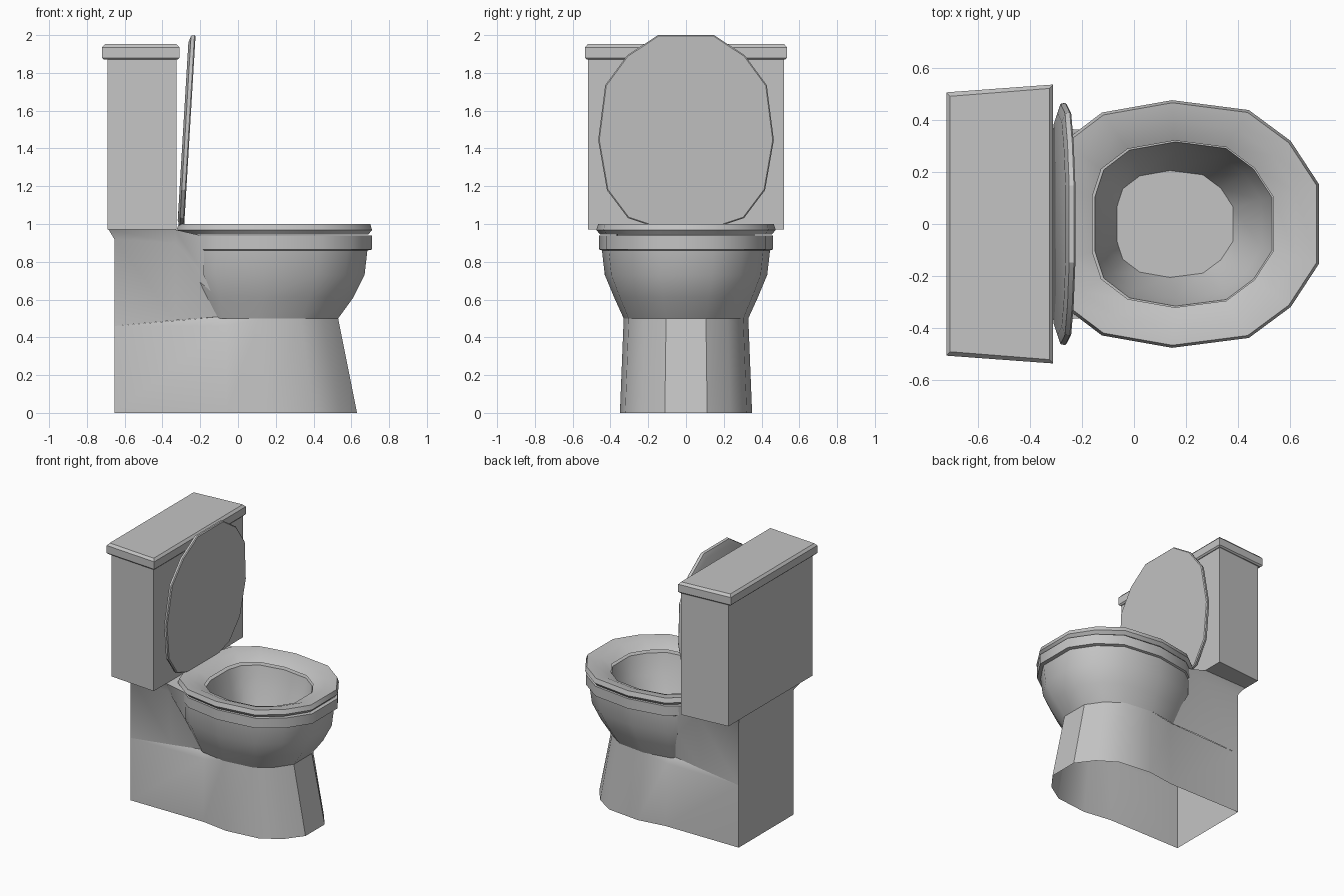
import bpy, bmesh
from math import radians

cube = bpy.data.objects.get("Cube")
if cube:
    bpy.data.objects.remove(cube, do_unlink=True)

ceramic = bpy.data.materials.new("light grey ceramic")
ceramic.use_nodes = True
GREY = (0.55, 0.55, 0.55, 1)
ceramic.diffuse_color = GREY
ceramic.node_tree.nodes["Principled BSDF"].inputs["Base Color"].default_value = GREY

# Egg-shaped half outline, front to back: length and width fractions
EGG = [(1, .32), (.79, .67), (.48, .92), (-.09, 1), (-.61, .9), (-.9, .66), (-1, .33)]


def mirrored(half):
    return half + [(x, -y, z) for x, y, z in reversed(half)]


def egg_half(back, front, width, z):
    mid, reach = (front + back) / 2, (front - back) / 2
    return [(mid + u * reach, v * width, z) for u, v in EGG]


def egg(*size):
    return mirrored(egg_half(*size))


def box_ring(back, front, back_w, front_w, z):
    return mirrored([(front, front_w, z), (back, back_w, z)])


def loft(name, rings, start=False, end=False, closed=True, loop=False, angle=35, extra=()):
    """Skin matching rings of points, with optional end caps and extra polygons."""
    bm = bmesh.new()
    rows = [[bm.verts.new(p) for p in ring] for ring in rings]
    pairs = list(zip(rows, rows[1:]))
    if loop:
        pairs.append((rows[-1], rows[0]))
    n = len(rows[0])
    for a, b in pairs:
        for i in range(n if closed else n - 1):
            j = (i + 1) % n
            bm.faces.new((a[i], a[j], b[j], b[i]))
    if start:
        bm.faces.new(rows[0][::-1])
    if end:
        bm.faces.new(rows[-1])
    for poly in extra:
        bm.faces.new([bm.verts.new(p) for p in poly])
    bmesh.ops.remove_doubles(bm, verts=bm.verts, dist=0.0005)
    bmesh.ops.recalc_face_normals(bm, faces=bm.faces)
    mesh = bpy.data.meshes.new(name)
    bm.to_mesh(mesh)
    bm.free()
    mesh.materials.append(ceramic)
    for p in mesh.polygons:
        p.use_smooth = True
    mesh.set_sharp_from_angle(angle=radians(angle))
    obj = bpy.data.objects.new(name, mesh)
    bpy.context.collection.objects.link(obj)
    return obj


# Hollow pedestal, open underneath, with a thin sloping ledge on each side
foot = egg_half(-.25, .63, .35, 0)[:4] + [(-.06, .32, 0), (-.655, .32, 0)]
waist = egg_half(-.23, .53, .33, .5)[:4] + [(-.06, .31, .46), (-.655, .32, .46)]
inner = (-.09, .28, .51)
ledges = []
for s in (1, -1):
    side = [(x, s * y, z) for x, y, z in (waist[5], waist[4], inner, waist[3])]
    ledges += [(side[0], side[1], side[2]), (side[1], side[3], side[2])]
loft("pedestal", [mirrored(foot), mirrored(waist)], extra=ledges)

# Bowl: flared outside, rim, then down into the basin
loft("bowl", [
    egg(-.23, .53, .33, .5),
    egg(-.27, .61, .38, .61),
    egg(-.31, .67, .43, .73),
    egg(-.31, .685, .445, .86),
    egg(-.315, .71, .46, .865),
    egg(-.315, .71, .46, .938),
    egg(-.15, .53, .315, .938),
    egg(-.12, .49, .285, .8),
    egg(-.065, .38, .205, .6),
], end=True, angle=50)

# Neck that carries the tank and blends into the bowl
loft("neck", [
    mirrored([(-.655, .32, .46), (-.655, .32, .92), (-.685, .36, .97)]),
    mirrored([(-.33, .302, .49), (-.33, .34, .9), (-.33, .37, .97)]),
    mirrored([(-.09, .28, .51), (-.18, .355, .73), (-.18, .36, .935)]),
], start=True, closed=False)

# Tank and its lid
loft("tank", [
    box_ring(-.69, -.325, .49, .52, .97),
    box_ring(-.69, -.325, .49, .52, 1.88),
], start=True, end=True)
loft("tank_lid", [
    box_ring(-.71, -.32, .495, .525, 1.87),
    box_ring(-.72, -.31, .505, .535, 1.88),
    box_ring(-.72, -.31, .505, .535, 1.935),
    box_ring(-.705, -.325, .49, .52, 1.952),
], start=True, end=True)

# Seat ring, dished towards the opening
loft("seat", [
    egg(-.30, .69, .455, .945),
    egg(-.325, .71, .475, .968),
    egg(-.315, .70, .465, 1.0),
    egg(-.24, .62, .395, .99),
    egg(-.16, .535, .32, .955),
], loop=True)


# Raised seat cover, leaning back towards the tank
def cover_ring(shrink, depth):
    ring = egg(-.51 + shrink, .51 - shrink, .465 - shrink, 0)
    return [(-.255 + .06 * u - depth, y, 1.49 + u) for u, y, _ in ring]


loft("seat_cover", [cover_ring(.006, 0), cover_ring(0, .006),
                    cover_ring(.004, .024), cover_ring(.04, .036)],
     start=True, end=True, angle=25)
